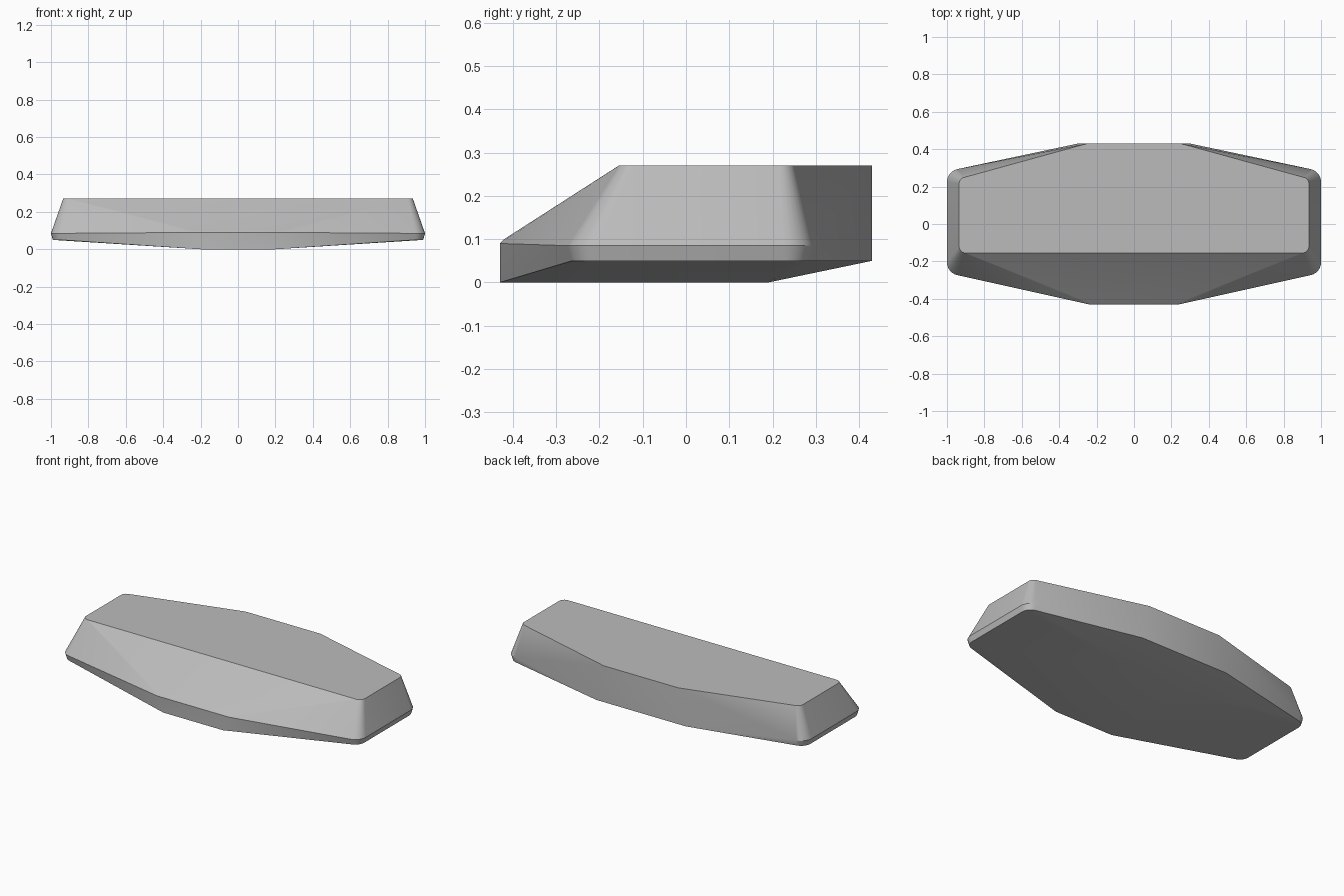
import bpy, bmesh
from math import sin, cos, radians

cube = bpy.data.objects.get("Cube")
if cube:
    bpy.data.objects.remove(cube, do_unlink=True)

grey = bpy.data.materials.new("plain grey")
grey.use_nodes = True
colour = (0.5, 0.5, 0.5, 1)
grey.diffuse_color = colour
grey.node_tree.nodes["Principled BSDF"].inputs["Base Color"].default_value = colour


def arc(cx, cy, z, r, sweep, side, steps=6):
    """Rounded corner turning from the end wall toward the front (-1) or back (1)."""
    angles = [radians(sweep * i / steps) for i in range(steps + 1)]
    return [(cx + r * cos(a), cy + side * r * sin(a), z) for a in angles]


# Right half of the outline: rounded end corners and the middle points
half = []
half += arc(0.93, -0.205, 0.05, 0.06, 78, -1) + arc(0.93, 0.225, 0.05, 0.06, 78, 1)   # lower rim
half += arc(0.93, -0.205, 0.085, 0.07, 78, -1) + arc(0.93, 0.225, 0.085, 0.07, 78, 1)  # widest rim
half += arc(0.90, -0.12, 0.27, 0.035, 90, -1) + arc(0.90, 0.215, 0.27, 0.035, 75, 1)  # top edge
half += [(0.20, -0.43, 0.0), (0.24, -0.43, 0.09), (0.24, -0.42, 0.10)]                # front lip
half += [(0.25, 0.43, 0.27), (0.30, 0.43, 0.05)]                                     # back wall
half += [(0.15, 0.19, 0.0)]                                                         # flat base

# Mirror the points and wrap them in one faceted shell
bm = bmesh.new()
for x, y, z in half:
    bm.verts.new((x, y, z))
    bm.verts.new((-x, y, z))
bmesh.ops.convex_hull(bm, input=bm.verts[:])
loose = [v for v in bm.verts if not v.link_faces]
bmesh.ops.delete(bm, geom=loose, context='VERTS')
bmesh.ops.dissolve_limit(bm, angle_limit=radians(0.5), verts=bm.verts[:], edges=bm.edges[:])
bmesh.ops.recalc_face_normals(bm, faces=bm.faces[:])

mesh = bpy.data.meshes.new("faceted_body")
bm.to_mesh(mesh)
bm.free()
mesh.materials.append(grey)
body = bpy.data.objects.new("faceted_body", mesh)
bpy.context.collection.objects.link(body)

# Smooth rounded corners, crisp main edges
bpy.ops.object.select_all(action='DESELECT')
body.select_set(True)
bpy.context.view_layer.objects.active = body
bpy.ops.object.shade_smooth_by_angle(angle=radians(30))
